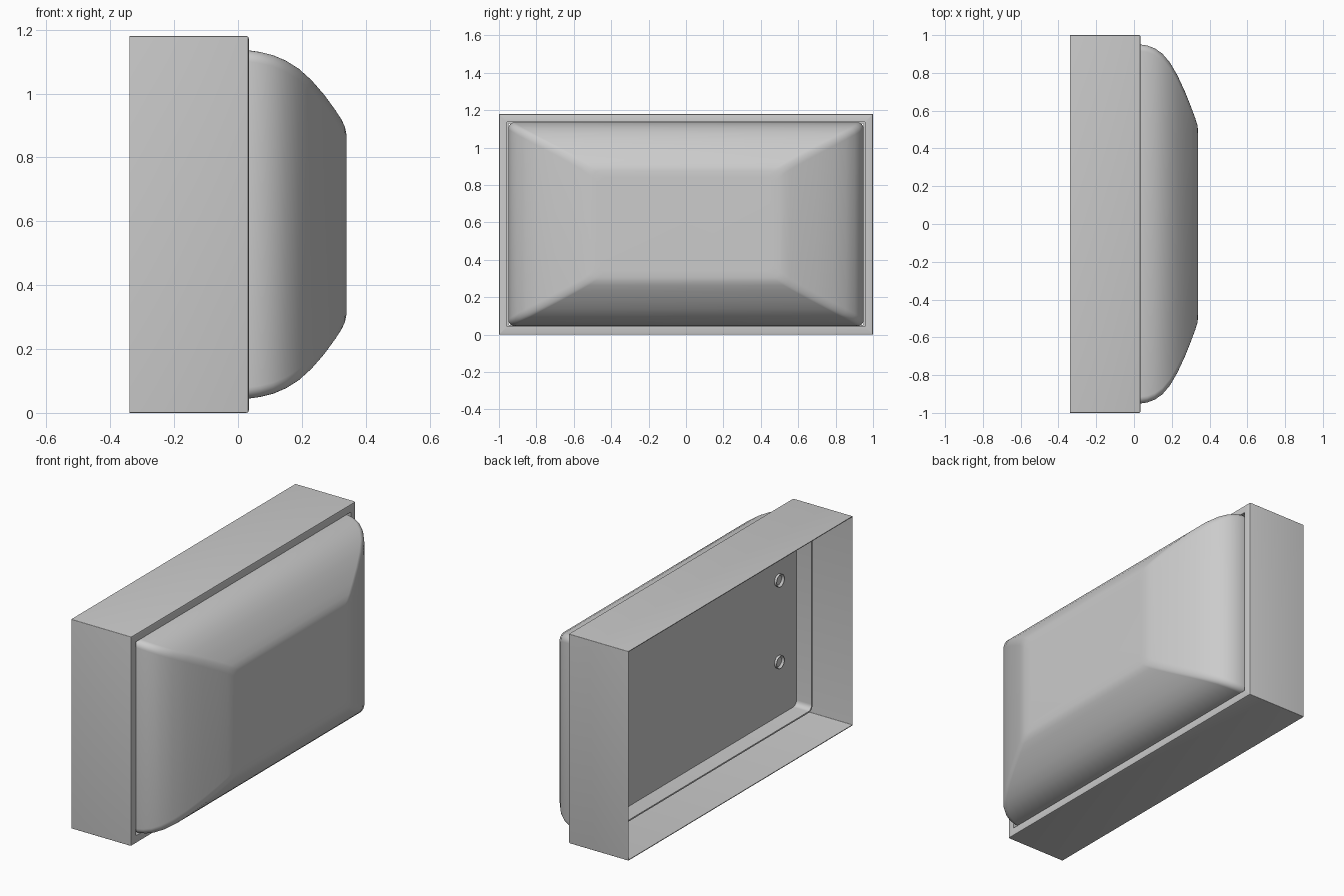
import bpy, bmesh, math
from mathutils import Matrix, Vector

if "Cube" in bpy.data.objects:
    bpy.data.objects.remove(bpy.data.objects["Cube"])

MID_Z = 0.59

grey = bpy.data.materials.new("light grey")
grey.use_nodes = True
grey.diffuse_color = (0.6, 0.6, 0.6, 1)
grey.node_tree.nodes["Principled BSDF"].inputs["Base Color"].default_value = (0.6, 0.6, 0.6, 1)


def finish(name, bm, angle=35):
    bmesh.ops.recalc_face_normals(bm, faces=bm.faces)
    mesh = bpy.data.meshes.new(name)
    bm.to_mesh(mesh)
    bm.free()
    mesh.materials.append(grey)
    obj = bpy.data.objects.new(name, mesh)
    bpy.context.collection.objects.link(obj)
    bpy.ops.object.select_all(action='DESELECT')
    obj.select_set(True)
    bpy.context.view_layer.objects.active = obj
    bpy.ops.object.shade_smooth_by_angle(angle=math.radians(angle))
    return obj


def rounded_ring(bm, x, half_y, half_z, radius, steps=6):
    """Rounded rectangle standing across the x axis."""
    ring = []
    for k, (sy, sz) in enumerate([(1, 1), (-1, 1), (-1, -1), (1, -1)]):
        for i in range(steps + 1):
            a = math.pi / 2 * (k + i / steps)
            y = sy * (half_y - radius) + radius * math.cos(a)
            z = sz * (half_z - radius) + radius * math.sin(a)
            ring.append(bm.verts.new((x, y, MID_Z + z)))
    return ring


def loft(name, sections, closed=False):
    bm = bmesh.new()
    rings = [rounded_ring(bm, *s) for s in sections]
    pairs = list(zip(rings, rings[1:]))
    if closed:
        pairs.append((rings[-1], rings[0]))
    for a, b in pairs:
        for i in range(len(a)):
            j = (i + 1) % len(a)
            bm.faces.new((a[i], a[j], b[j], b[i]))
    if not closed:
        bm.faces.new(rings[0])
        bm.faces.new(rings[-1])
    return finish(name, bm)


# Housing: thin open-backed box with a narrow front lip around the lens
box = [(-0.34, 0.0), (0.026, 0.0), (0.032, 0.002), (0.034, 0.008), (0.034, 0.043),
       (0.0, 0.043), (0.0, 0.052), (-0.01, 0.052), (-0.01, 0.004), (-0.34, 0.004)]
loft("housing", [(x, 1 - d, MID_Z - d, 0.003) for x, d in box], closed=True)

# Lens: recessed back panel, rear rim, then the domed front
rim = [(-0.03, 0.942, 0.537, 0.03), (-0.125, 0.942, 0.537, 0.03),
       (-0.125, 0.95, 0.545, 0.035)]
dome = [(0.035, 0.95, 0.545), (0.07, 0.945, 0.54), (0.11, 0.93, 0.53),
        (0.15, 0.902, 0.513), (0.19, 0.855, 0.488), (0.23, 0.787, 0.452),
        (0.27, 0.7, 0.406), (0.305, 0.612, 0.358), (0.325, 0.558, 0.327),
        (0.335, 0.525, 0.305), (0.339, 0.5, 0.285), (0.34, 0.46, 0.25)]
loft("lens", rim + [(x, y, z, 0.035) for x, y, z in dome])

# Screw bosses on the back panel: short rings with a sunken centre
for side, sy in (("left", 1), ("right", -1)):
    for level, sz in (("upper", 1), ("lower", -1)):
        bm = bmesh.new()
        place = Matrix.Translation(Vector((-0.034, sy * 0.78, MID_Z + sz * 0.23)))
        bmesh.ops.create_cone(bm, cap_ends=True, segments=24, radius1=0.035, radius2=0.035,
                              depth=0.02, matrix=place @ Matrix.Rotation(math.pi / 2, 4, 'Y'))
        back = min(bm.faces, key=lambda f: f.calc_center_median().x)
        bmesh.ops.inset_region(bm, faces=[back], thickness=0.009)
        bmesh.ops.translate(bm, verts=back.verts, vec=(0.012, 0, 0))
        finish(f"{level}_{side}_screw_boss", bm)
